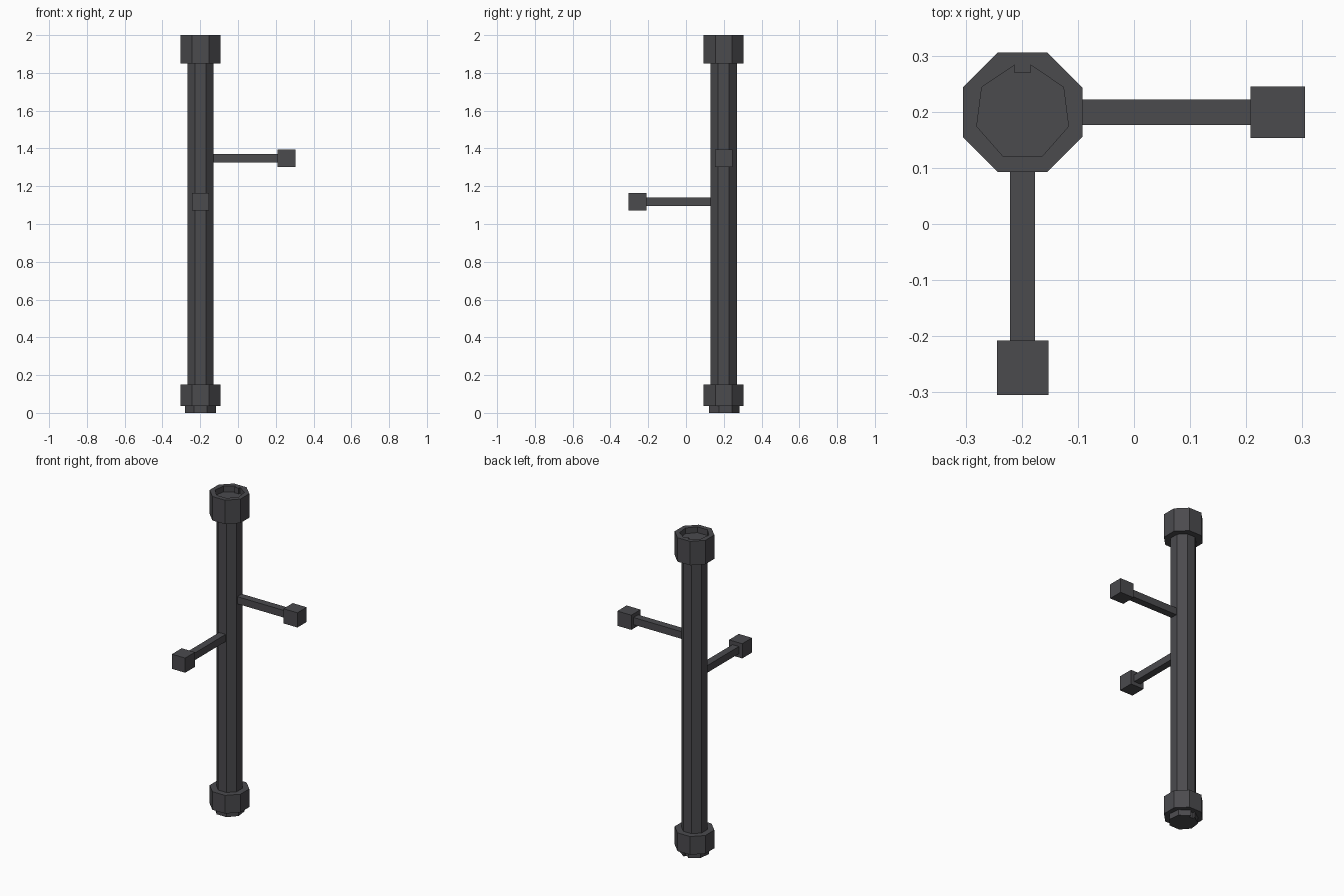
import bpy
import bmesh
from math import radians, pi, sin, cos

old = bpy.data.objects.get("Cube")
if old:
    bpy.data.objects.remove(old, do_unlink=True)

CX, CY = -0.1985, 0.199     # axis of the pole
JOINT = 0.036               # depth of the plug and of its socket

metal = bpy.data.materials.new("dark grey metal")
metal.use_nodes = True
colour = (0.07, 0.069, 0.076, 1)
metal.diffuse_color = colour
metal.node_tree.nodes["Principled BSDF"].inputs["Base Color"].default_value = colour


def finish(bm, name):
    bmesh.ops.recalc_face_normals(bm, faces=bm.faces[:])
    mesh = bpy.data.meshes.new(name)
    bm.to_mesh(mesh)
    bm.free()
    mesh.materials.append(metal)
    obj = bpy.data.objects.new(name, mesh)
    bpy.context.collection.objects.link(obj)
    return obj


def octagon(apothem):
    r = apothem / cos(pi / 8)
    return [(CX + r * cos(pi / 8 + i * pi / 4), CY + r * sin(pi / 8 + i * pi / 4))
            for i in range(8)]


def keyed_circle(r=0.0855, gap=9.7, sides=7):
    """Coarse circle with a square keyway at the back."""
    step = (360 - 2 * gap) / sides
    angles = [radians(gap + i * step) for i in range(sides + 1)]
    points = [(CX + r * sin(a), CY + r * cos(a)) for a in angles]
    half = r * sin(radians(gap))
    return points + [(CX - half, CY + 0.07), (CX + half, CY + 0.07)]


def ring(bm, points, z):
    return [bm.verts.new((x, y, z)) for x, y in points]


def walls(bm, low, high):
    n = len(low)
    for i in range(n):
        j = (i + 1) % n
        bm.faces.new((low[i], low[j], high[j], high[i]))


def prism(name, points, z0, z1):
    bm = bmesh.new()
    low, high = ring(bm, points, z0), ring(bm, points, z1)
    walls(bm, low, high)
    bm.faces.new(low)
    bm.faces.new(high)
    return finish(bm, name)


def box(name, x0, x1, y0, y1, z0, z1):
    return prism(name, [(x0, y0), (x1, y0), (x1, y1), (x0, y1)], z0, z1)


# Pole, lower collar and keyed plug
prism("pole", octagon(0.07), 0.1, 1.9)
prism("lower_collar", octagon(0.1065), JOINT, 0.15)
prism("keyed_plug", keyed_circle(), 0, JOINT + 0.01)

# Upper collar with a matching keyed socket
bm = bmesh.new()
bottom, top = ring(bm, octagon(0.1065), 1.85), ring(bm, octagon(0.1065), 2)
floor, lip = ring(bm, keyed_circle(), 2 - JOINT), ring(bm, keyed_circle(), 2)
walls(bm, bottom, top)
walls(bm, floor, lip)
bm.faces.new(bottom)
bm.faces.new(floor)
rim = [e for e in bm.edges if all(v.co.z > 1.999 for v in e.verts)]
bmesh.ops.triangle_fill(bm, edges=rim, use_beauty=True)
finish(bm, "upper_collar")

# Side arm and front arm, each ending in a block
ARM, BLOCK, TIP, INNER = 0.0225, 0.046, 0.305, 0.208
z = 1.348
box("side_arm", CX, INNER + 0.01, CY - ARM, CY + ARM, z - ARM, z + ARM)
box("side_block", INNER, TIP, CY - BLOCK, CY + BLOCK, z - BLOCK, z + BLOCK)
z = 1.117
box("front_arm", CX - ARM, CX + ARM, -INNER - 0.01, CY, z - ARM, z + ARM)
box("front_block", CX - BLOCK, CX + BLOCK, -TIP, -INNER, z - BLOCK, z + BLOCK)
